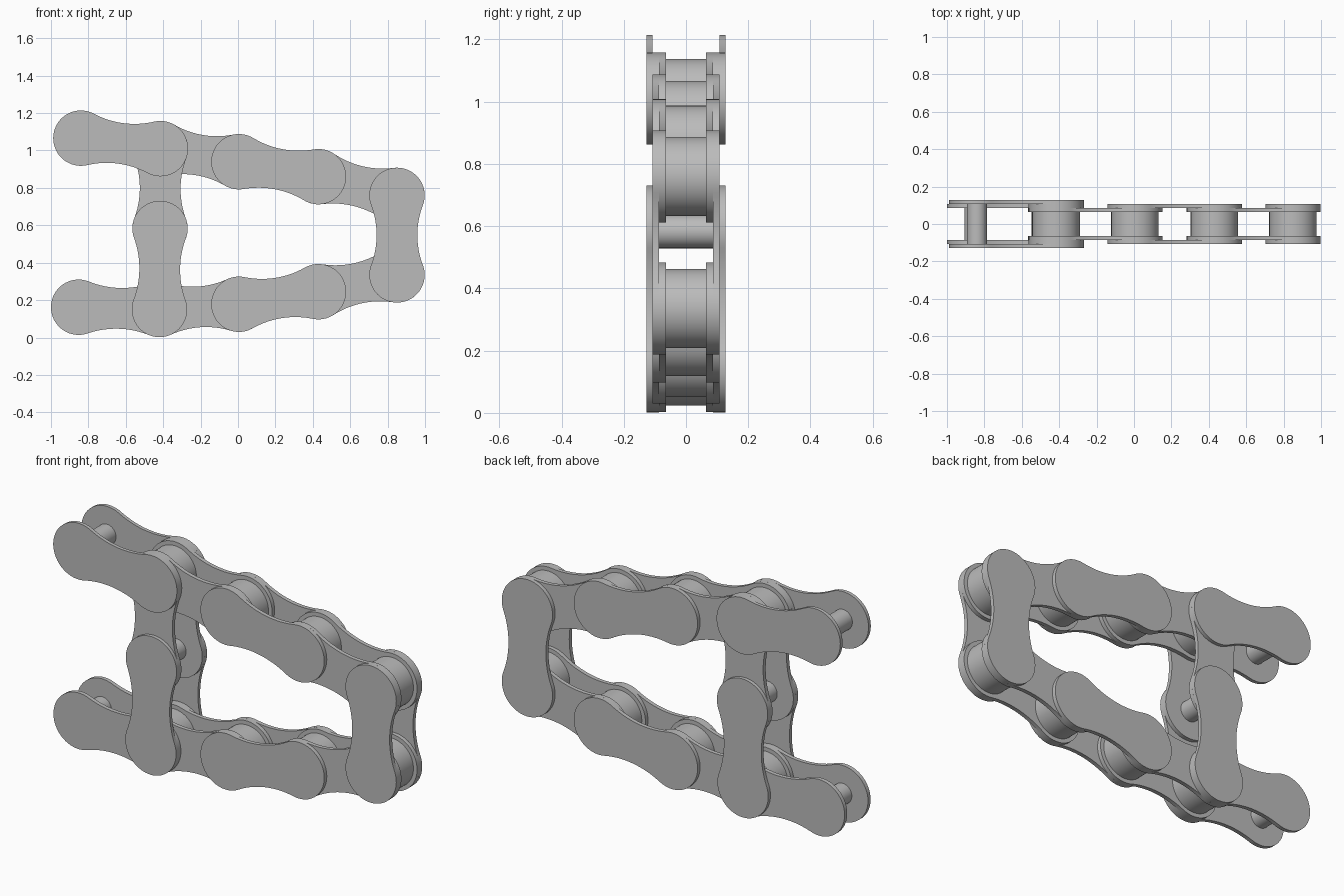
import bpy, bmesh, math
from mathutils import Vector

cube = bpy.data.objects.get("Cube")
if cube:
    bpy.data.objects.remove(cube, do_unlink=True)

END_R, WAIST = 0.148, 0.109      # link plate end radius and half width at the middle
ROLLER_R, PIN_R = 0.127, 0.054
LAYERS = [0.065, 0.0865, 0.108, 0.127]  # plate boundaries outward from the centre

steel = bpy.data.materials.new("steel_grey")
steel.use_nodes = True
grey = (0.5, 0.5, 0.5, 1)
steel.diffuse_color = grey
steel.node_tree.nodes["Principled BSDF"].inputs["Base Color"].default_value = grey


def add_prism(name, outline, y0, y1):
    """Extrude an (x, z) outline from y0 to y1."""
    bm = bmesh.new()
    face = bm.faces.new([bm.verts.new((x, y0, z)) for x, z in outline])
    out = bmesh.ops.extrude_face_region(bm, geom=[face])
    verts = [g for g in out["geom"] if isinstance(g, bmesh.types.BMVert)]
    bmesh.ops.translate(bm, verts=verts, vec=(0, y1 - y0, 0))
    bmesh.ops.recalc_face_normals(bm, faces=bm.faces)
    mesh = bpy.data.meshes.new(name)
    bm.to_mesh(mesh)
    bm.free()
    mesh.materials.append(steel)
    obj = bpy.data.objects.new(name, mesh)
    bpy.context.collection.objects.link(obj)
    bpy.ops.object.select_all(action='DESELECT')
    obj.select_set(True)
    bpy.context.view_layer.objects.active = obj
    bpy.ops.object.shade_smooth_by_angle(angle=math.radians(35))


def arc(cx, cy, r, a0, a1, n):
    return [Vector((cx + r * math.cos(a0 + (a1 - a0) * i / n),
                    cy + r * math.sin(a0 + (a1 - a0) * i / n))) for i in range(n + 1)]


def link_outline(p, q):
    """Two round ends joined by tangent concave arcs."""
    p, q = Vector(p), Vector(q)
    along = (q - p).normalized()
    side = Vector((-along.y, along.x))
    half = (q - p).length / 2
    r = (half**2 + WAIST**2 - END_R**2) / (2 * (END_R - WAIST))
    h = r + WAIST
    t = math.atan2(h, half)
    right_half = arc(half, 0, END_R, t - math.pi, math.pi - t, 40)
    top = arc(0, h, r, -t, t - math.pi, 24)[1:-1]
    upper = right_half + top
    # The other half is the same outline turned by half a turn
    local = upper + [-v for v in upper]
    mid = (p + q) / 2
    return [mid + along * v.x + side * v.y for v in local]


# Pivot points in (x, z)
pivots = {
    "upper_tip": (-0.84, 1.066), "upper_junction": (-0.415, 1.01),
    "upper_middle": (0.005, 0.94), "upper_bend": (0.43, 0.86),
    "upper_corner": (0.85, 0.76), "lower_corner": (0.85, 0.335),
    "lower_bend": (0.43, 0.245), "lower_middle": (0.005, 0.178),
    "lower_junction": (-0.42, 0.15), "lower_tip": (-0.852, 0.162),
    "crossbar_joint": (-0.417, 0.583),
}

# Link plates: start pivot, end pivot, layer counted outward
links = [
    ("upper_tip", "upper_junction", 2), ("upper_junction", "upper_middle", 0),
    ("upper_middle", "upper_bend", 1), ("upper_bend", "upper_corner", 0),
    ("upper_corner", "lower_corner", 1), ("lower_corner", "lower_bend", 0),
    ("lower_bend", "lower_middle", 1), ("lower_middle", "lower_junction", 0),
    ("lower_junction", "lower_tip", 1), ("lower_junction", "crossbar_joint", 2),
    ("upper_junction", "crossbar_joint", 1),
]
for start, end, layer in links:
    outline = link_outline(pivots[start], pivots[end])
    for sign, where in ((-1, "front"), (1, "back")):
        add_prism(f"{where}_plate_{start}_to_{end}", outline,
                  sign * LAYERS[layer], sign * LAYERS[layer + 1])

# Bare pins at the loose ends and the crossbar joint, rollers elsewhere
pin_reach = {"upper_tip": 0.115, "lower_tip": 0.095, "crossbar_joint": 0.095}
for name, (x, z) in pivots.items():
    reach = pin_reach.get(name, 0.075)
    add_prism("pin_" + name, arc(x, z, PIN_R, 0, math.tau, 40)[:-1], -reach, reach)
    if name not in pin_reach:
        add_prism("roller_" + name, arc(x, z, ROLLER_R, 0, math.tau, 64)[:-1],
                  -LAYERS[0], LAYERS[0])
